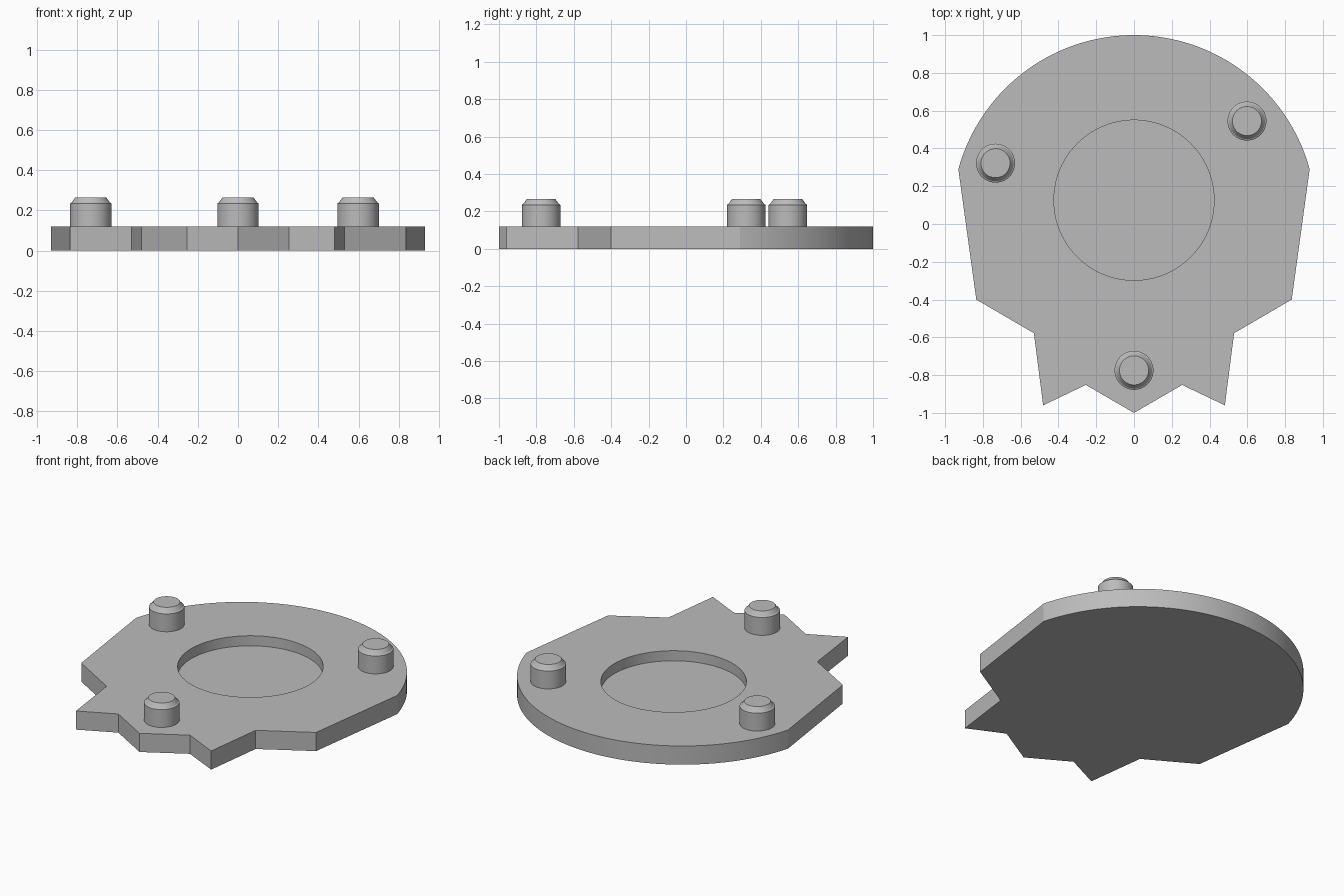
import bpy
import bmesh
from math import atan2, cos, sin, pi, radians

default = bpy.data.objects.get("Cube")
if default:
    bpy.data.objects.remove(default)

THICK = 0.12

grey = bpy.data.materials.new("plain grey")
grey.use_nodes = True
colour = (0.5, 0.5, 0.5, 1)
grey.diffuse_color = colour
grey.node_tree.nodes["Principled BSDF"].inputs["Base Color"].default_value = colour


def add_object(name, bm):
    bmesh.ops.recalc_face_normals(bm, faces=bm.faces)
    mesh = bpy.data.meshes.new(name)
    bm.to_mesh(mesh)
    bm.free()
    obj = bpy.data.objects.new(name, mesh)
    obj.data.materials.append(grey)
    bpy.context.collection.objects.link(obj)
    return obj


def activate(obj):
    bpy.ops.object.select_all(action="DESELECT")
    obj.select_set(True)
    bpy.context.view_layer.objects.active = obj


def smooth(obj):
    activate(obj)
    bpy.ops.object.shade_smooth_by_angle(angle=radians(20))


def prism(name, points, bottom, top):
    bm = bmesh.new()
    face = bm.faces.new([bm.verts.new((x, y, bottom)) for x, y in points])
    side = bmesh.ops.extrude_face_region(bm, geom=[face])["geom"]
    verts = [v for v in side if isinstance(v, bmesh.types.BMVert)]
    bmesh.ops.translate(bm, verts=verts, vec=(0, 0, top - bottom))
    return add_object(name, bm)


def arc(cy, radius, start, end, steps):
    angles = [start + (end - start) * i / steps for i in range(steps + 1)]
    return [(radius * cos(a), cy + radius * sin(a)) for a in angles]


def peg(name, x, y, steps=48):
    # Lathe a stepped, chamfered profile
    profile = [(0, THICK), (0.103, THICK), (0.103, 0.235), (0.095, 0.24),
               (0.077, 0.265), (0, 0.265)]
    bm = bmesh.new()
    verts = [bm.verts.new((r, 0, z)) for r, z in profile]
    edges = [bm.edges.new(pair) for pair in zip(verts, verts[1:])]
    bmesh.ops.spin(bm, geom=verts + edges, cent=(0, 0, 0), axis=(0, 0, 1),
                   angle=2 * pi, steps=steps)
    bmesh.ops.remove_doubles(bm, verts=bm.verts, dist=0.0005)
    obj = add_object(name, bm)
    obj.location = (x, y, 0)
    smooth(obj)


# Plate: round back, tapered sides and a zigzag front edge
side = [(0.835, -0.4), (0.53, -0.578), (0.481, -0.96), (0.255, -0.852)]
centre_y, radius = 0.036, 0.964
start = atan2(0.29 - centre_y, 0.93)
outline = arc(centre_y, radius, start, pi - start, 72)
outline += [(-x, y) for x, y in side] + [(0, -1)] + side[::-1]
plate = prism("plate", outline, 0, THICK)

# Shallow round recess in the top
cutter = prism("recess_cutter", arc(0.126, 0.424, 0, 2 * pi, 96)[:-1], 0.055, 0.3)
cutter.hide_render = True
cut = plate.modifiers.new("recess", "BOOLEAN")
cut.operation = "DIFFERENCE"
cut.solver = "EXACT"
cut.object = cutter
activate(plate)
bpy.ops.object.modifier_apply(modifier=cut.name)
bpy.data.objects.remove(cutter)
smooth(plate)

# Three locating pegs
peg("front_peg", 0, -0.775)
peg("back_left_peg", 0.598, 0.545)
peg("back_right_peg", -0.733, 0.322)
